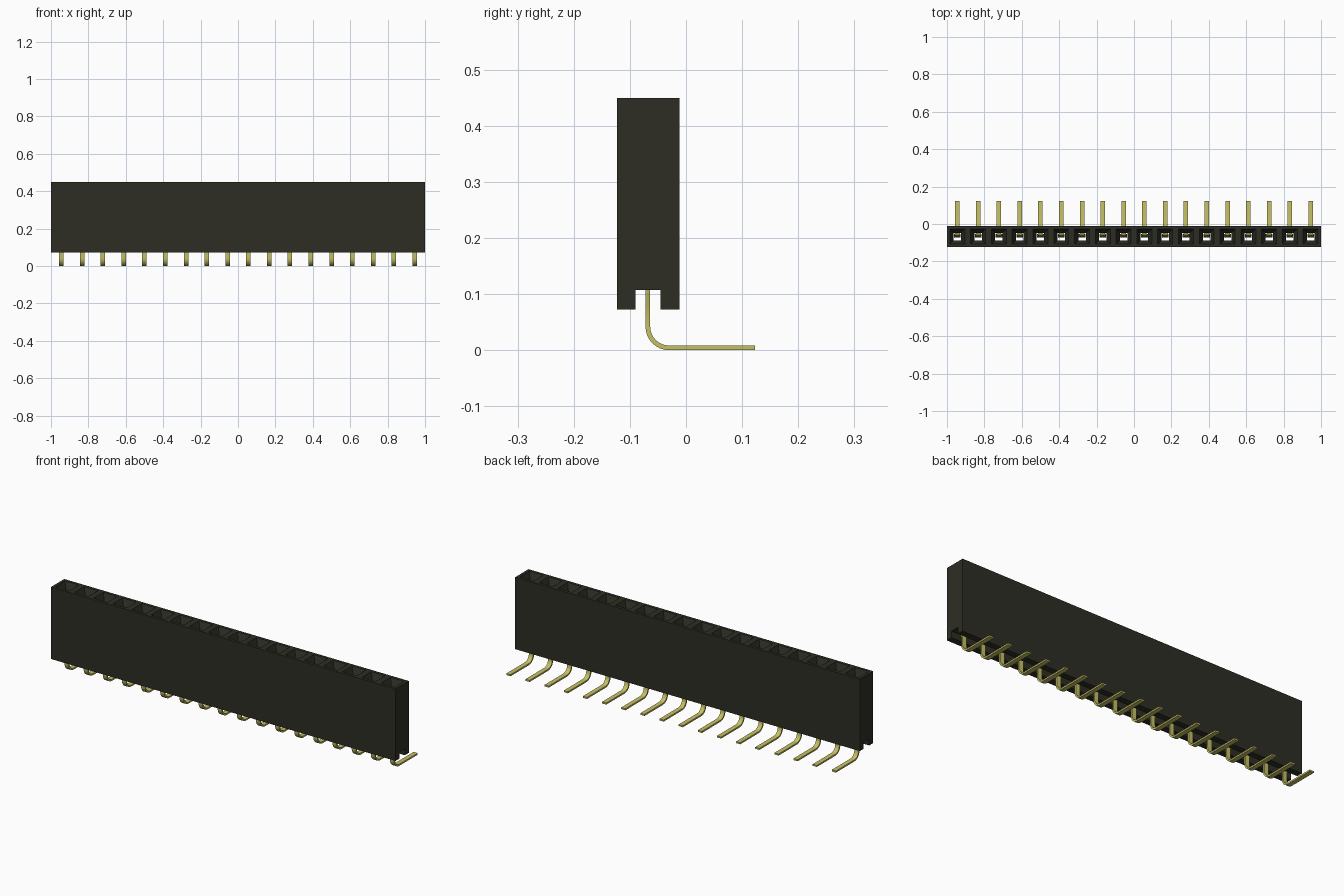
import bpy, bmesh, math
from mathutils import Vector

COUNT = 18
PITCH = 2 / COUNT
Y0, Y1 = -0.123, -0.012          # housing depth
G0, G1 = -0.09, -0.045           # groove under the housing
BOTTOM, CEIL, TOP = 0.073, 0.107, 0.45
PIN_Y = -0.068

cube = bpy.data.objects.get("Cube")
if cube:
    bpy.data.objects.remove(cube, do_unlink=True)


def material(name, rgb):
    mat = bpy.data.materials.new(name)
    mat.use_nodes = True
    color = (*rgb, 1)
    mat.diffuse_color = color
    mat.node_tree.nodes["Principled BSDF"].inputs["Base Color"].default_value = color
    return mat


def finish(bm, name, mat):
    bmesh.ops.remove_doubles(bm, verts=bm.verts, dist=1e-5)
    bmesh.ops.recalc_face_normals(bm, faces=bm.faces)
    mesh = bpy.data.meshes.new(name)
    bm.to_mesh(mesh)
    bm.free()
    mesh.materials.append(mat)
    obj = bpy.data.objects.new(name, mesh)
    bpy.context.collection.objects.link(obj)
    return obj


def rect(bm, x, half, y0, y1, z):
    return [bm.verts.new(p) for p in ((x - half, y0, z), (x + half, y0, z),
                                      (x + half, y1, z), (x - half, y1, z))]


def bridge(bm, a, b):
    n = len(a)
    for i in range(n):
        bm.faces.new((a[i], a[(i + 1) % n], b[(i + 1) % n], b[i]))


black = material("black plastic", (0.027, 0.027, 0.018))
gold = material("pale gold", (0.56, 0.53, 0.13))

# Housing: a row of cells, each with a funnel mouth and a shaft down to the groove
bm = bmesh.new()
profile = [(G1, CEIL), (G1, BOTTOM), (Y1, BOTTOM), (Y1, TOP),
           (Y0, TOP), (Y0, BOTTOM), (G0, BOTTOM), (G0, CEIL)]
mid = (Y0 + Y1) / 2
for i in range(COUNT):
    x = -1 + (i + 0.5) * PITCH
    loops = [rect(bm, x, PITCH / 2, G0, G1, CEIL),
             rect(bm, x, 0.02, -0.087, -0.047, CEIL),
             rect(bm, x, 0.02, -0.087, -0.047, TOP - 0.045),
             rect(bm, x, 0.04, mid - 0.04, mid + 0.04, TOP),
             rect(bm, x, PITCH / 2, Y0, Y1, TOP)]
    for a, b in zip(loops, loops[1:]):
        bridge(bm, a, b)
    sides = [[bm.verts.new((x + s * PITCH / 2, y, z)) for y, z in profile] for s in (-1, 1)]
    for j in range(len(profile) - 1):
        if j != 3:               # the top is already closed by the cell rings
            bm.faces.new((sides[0][j], sides[0][j + 1], sides[1][j + 1], sides[1][j]))
    if i == 0:
        bm.faces.new(sides[0])
    if i == COUNT - 1:
        bm.faces.new(sides[1])
finish(bm, "housing", black)

# Pin path in y, z with its half width: contact blade, shoulder, bend, solder foot
path = [(-0.054, 0.37, 0.014), (-0.062, 0.33, 0.014), (-0.058, 0.28, 0.018),
        (PIN_Y, 0.13, 0.018), (PIN_Y, 0.095, 0.018), (PIN_Y, 0.083, 0.012)]
radius, half_t = 0.038, 0.0042
for k in range(9):
    a = math.pi / 2 * k / 8
    path.append((PIN_Y + radius * (1 - math.cos(a)),
                 half_t + radius * (1 - math.sin(a)), 0.012))
path.append((0.123, half_t, 0.012))


def make_pin(x, name):
    bm = bmesh.new()
    pts = [Vector((y, z)) for y, z, w in path]
    rings = []
    for i, p in enumerate(pts):
        t = (pts[min(i + 1, len(pts) - 1)] - pts[max(i - 1, 0)]).normalized()
        n = Vector((-t.y, t.x)) * half_t
        w = path[i][2]
        rings.append([bm.verts.new((x + sx * w, p.x + s * n.x, p.y + s * n.y))
                      for sx, s in ((-1, -1), (1, -1), (1, 1), (-1, 1))])
    for a, b in zip(rings, rings[1:]):
        bridge(bm, a, b)
    bm.faces.new(rings[0])
    bm.faces.new(rings[-1])
    obj = finish(bm, name, gold)
    bpy.context.view_layer.objects.active = obj
    obj.select_set(True)
    bpy.ops.object.shade_smooth_by_angle(angle=math.radians(30))
    obj.select_set(False)


bpy.ops.object.select_all(action='DESELECT')
for i in range(COUNT):
    make_pin(-1 + (i + 0.5) * PITCH, f"pin_{i + 1}")
